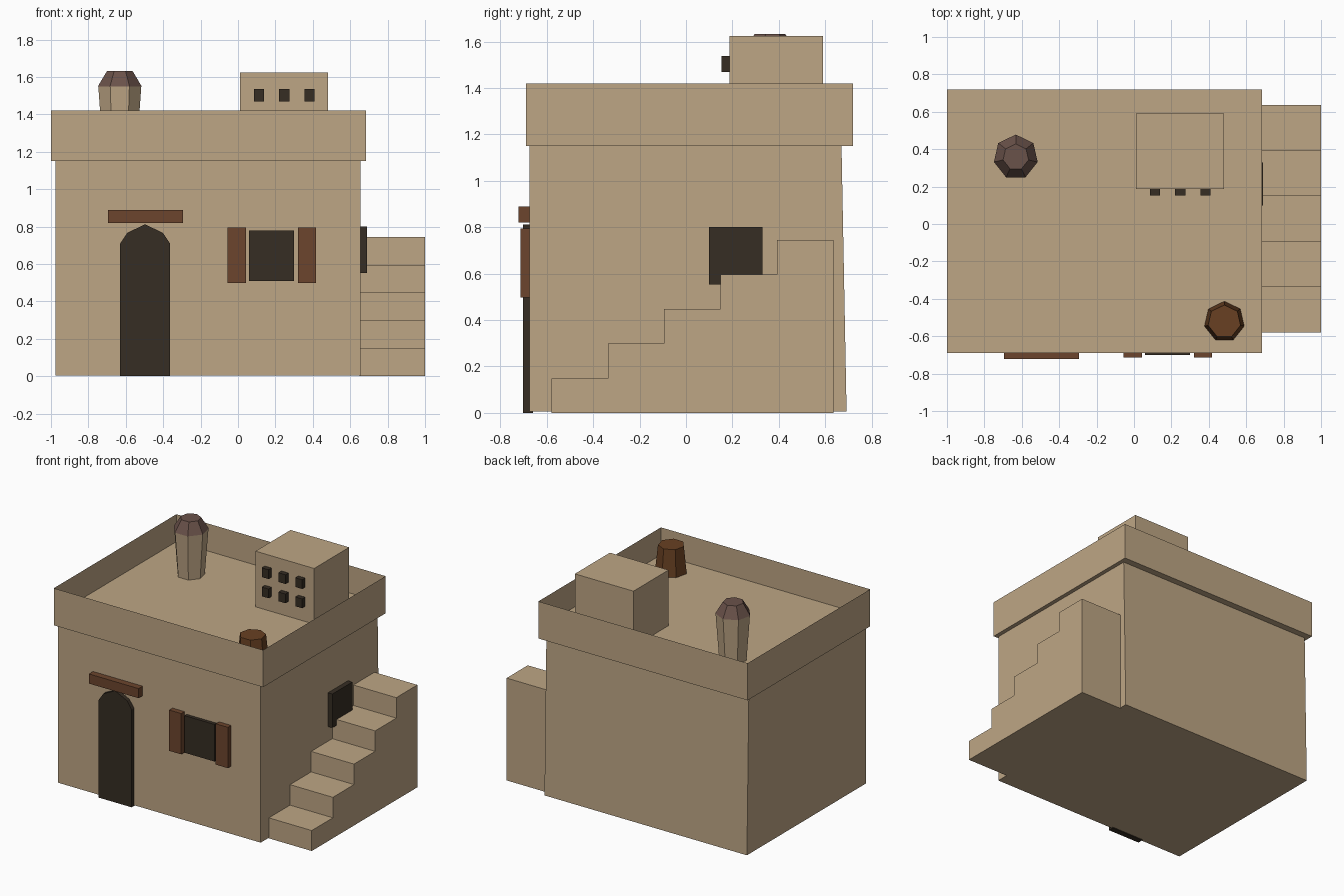
import bpy, bmesh
from math import cos, sin, pi, tau

old = bpy.data.objects.get("Cube")
if old:
    bpy.data.objects.remove(old)


def linear(c):
    c /= 255
    return c / 12.92 if c <= 0.04045 else ((c + 0.055) / 1.055) ** 2.4


def material(name, *rgb):
    m = bpy.data.materials.new(name)
    m.use_nodes = True
    colour = [linear(c) for c in rgb] + [1]
    m.diffuse_color = colour
    m.node_tree.nodes["Principled BSDF"].inputs["Base Color"].default_value = colour
    return m


sand = material("sand plaster", 190, 166, 133)
dark = material("dark opening", 54, 45, 35)
wood = material("red brown wood", 108, 69, 45)
barrel_wood = material("barrel brown", 104, 64, 34)
clay = material("dusky clay", 106, 82, 74)


def finish(name, bm, mat):
    bmesh.ops.recalc_face_normals(bm, faces=bm.faces[:])
    mesh = bpy.data.meshes.new(name)
    bm.to_mesh(mesh)
    bm.free()
    mesh.materials.append(mat)
    ob = bpy.data.objects.new(name, mesh)
    bpy.context.collection.objects.link(ob)
    return ob


def loft(name, rings, mat):
    """Joins rings of equal length and closes both ends."""
    bm = bmesh.new()
    loops = [[bm.verts.new(p) for p in ring] for ring in rings]
    n = len(loops[0])
    for a, b in zip(loops, loops[1:]):
        for i in range(n):
            j = (i + 1) % n
            bm.faces.new((a[i], a[j], b[j], b[i]))
    bm.faces.new(loops[0])
    bm.faces.new(loops[-1])
    return finish(name, bm, mat)


def rect(x0, x1, y0, y1, z):
    return [(x0, y0, z), (x1, y0, z), (x1, y1, z), (x0, y1, z)]


def box(name, x, y, z, mat):
    return loft(name, [rect(*x, *y, z[0]), rect(*x, *y, z[1])], mat)


def turned(name, cx, cy, profile, mat, sides=7):
    rings = [[(cx + r * cos(pi / 2 + tau * i / sides),
               cy + r * sin(pi / 2 + tau * i / sides), z) for i in range(sides)]
             for r, z in profile]
    return loft(name, rings, mat)


# House walls, with the back leaning in slightly
loft("house_walls", [rect(-0.975, 0.655, -0.675, 0.692, 0.005),
                     rect(-0.975, 0.655, -0.675, 0.67, 1.16)], sand)

# Parapet with sunken roof floor
bm = bmesh.new()
low = [bm.verts.new(p) for p in rect(-1, 0.685, -0.69, 0.72, 1.15)]
high = [bm.verts.new(p) for p in rect(-1, 0.685, -0.69, 0.72, 1.42)]
bm.faces.new(low[::-1])
for i in range(4):
    j = (i + 1) % 4
    bm.faces.new((low[i], low[j], high[j], high[i]))
roof = bm.faces.new(high)
bmesh.ops.inset_region(bm, faces=[roof], thickness=0.077)
floor = bmesh.ops.extrude_face_region(bm, geom=[roof])["geom"]
for v in floor:
    if isinstance(v, bmesh.types.BMVert):
        v.co.z = 1.22
if roof.is_valid:
    bmesh.ops.delete(bm, geom=[roof], context="FACES_ONLY")
finish("roof_parapet", bm, sand)

# Outside staircase, extruded from its stepped side profile
steps, rise, run, start = 5, 0.149, 0.243, -0.58
side = [(start, 0)]
for i in range(steps):
    side += [(start + i * run, (i + 1) * rise), (start + (i + 1) * run, (i + 1) * rise)]
side.append((start + steps * run, 0))
loft("staircase", [[(x, y, z) for y, z in side] for x in (0.65, 1.0)], sand)

# Arched door
half = [(0.133, 0), (0.133, 0.71), (0.095, 0.767)]
arch = half + [(0, 0.812)] + [(-x, z) for x, z in reversed(half)]
loft("door", [[(x - 0.497, y, z) for x, z in arch] for y in (-0.703, -0.66)], dark)
box("door_lintel", (-0.695, -0.295), (-0.722, -0.66), (0.82, 0.89), wood)

# Front window with shutters, and side window
box("front_window", (0.06, 0.3), (-0.7, -0.66), (0.51, 0.78), dark)
for name, x in (("left_shutter", 0.32), ("right_shutter", -0.055)):
    box(name, (x, x + 0.097), (-0.713, -0.66), (0.498, 0.795), wood)
box("side_window", (0.64, 0.69), (0.1, 0.33), (0.553, 0.8), dark)

# Roof hut with two rows of small windows
box("roof_hut", (0.01, 0.482), (0.187, 0.59), (1.2, 1.625), sand)
for row, z in enumerate((1.33, 1.47)):
    for col in range(3):
        x = 0.085 + 0.135 * col
        box(f"hut_window_{row}_{col}", (x, x + 0.055), (0.152, 0.2), (z, z + 0.067), dark)

# Chimney pot with cap, and barrel
turned("chimney_pot", -0.632, 0.358, [(0.093, 1.21), (0.118, 1.552)], sand)
turned("chimney_cap", -0.632, 0.358, [(0.12, 1.55), (0.07, 1.632)], clay)
turned("barrel", 0.483, -0.522, [(0.11, 1.21), (0.089, 1.415)], barrel_wood)
